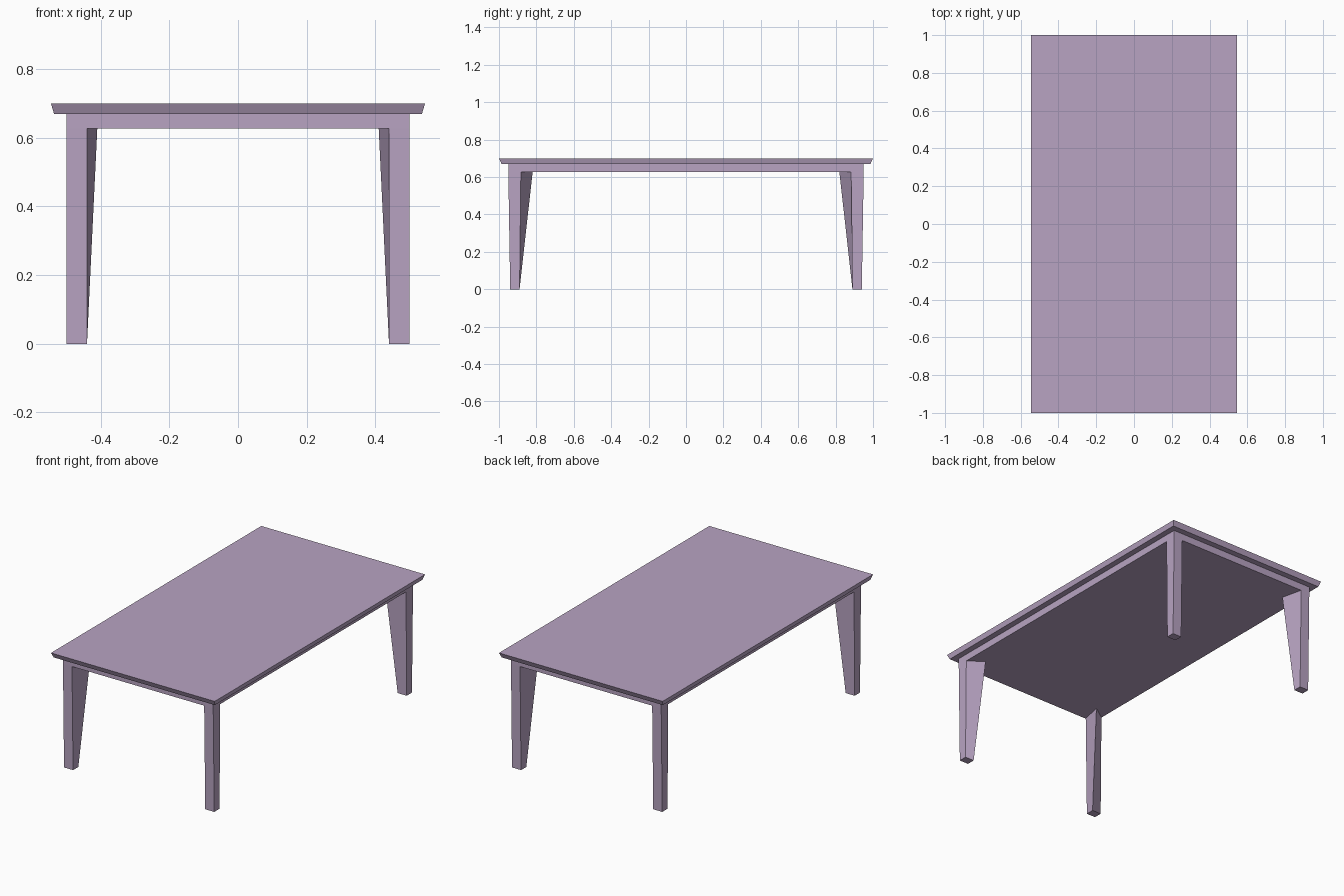
import bpy

if "Cube" in bpy.data.objects:
    bpy.data.objects.remove(bpy.data.objects["Cube"])

mat = bpy.data.materials.new("lilac_paint")
mat.diffuse_color = (0.48, 0.37, 0.54, 1)
mat.use_nodes = True
mat.node_tree.nodes["Principled BSDF"].inputs["Base Color"].default_value = mat.diffuse_color


def loft(name, rings, cap_top=True):
    """Skin a stack of four-cornered rings, listed from bottom to top."""
    verts = [p for ring in rings for p in ring]
    faces = [(3, 2, 1, 0)]
    for r in range(len(rings) - 1):
        a = r * 4
        for i in range(4):
            j = (i + 1) % 4
            faces.append((a + i, a + j, a + 4 + j, a + 4 + i))
    if cap_top:
        n = len(verts)
        faces.append((n - 4, n - 3, n - 2, n - 1))
    mesh = bpy.data.meshes.new(name)
    mesh.from_pydata(verts, [], faces)
    mesh.materials.append(mat)
    obj = bpy.data.objects.new(name, mesh)
    bpy.context.collection.objects.link(obj)
    return obj


def rect(x, y, z):
    return [(-x, -y, z), (x, -y, z), (x, y, z), (-x, y, z)]


APRON_Z, RIM_Z, TOP_Z = 0.627, 0.67, 0.70

# Tabletop with undercut rim, stepping in to the solid apron below
loft("tabletop_and_apron", [
    rect(0.5, 0.95, APRON_Z),
    rect(0.5, 0.95, RIM_Z),
    rect(0.536, 0.986, RIM_Z),
    rect(0.545, 1.0, TOP_Z),
])

# Tapered legs: only the inner corner flares strongly towards the apron
foot = [(0.44, 0.89), (0.5, 0.89), (0.5, 0.94), (0.44, 0.94)]
head = [(0.41, 0.82), (0.5, 0.883), (0.5, 0.95), (0.44, 0.95)]
for sx, side in ((-1, "left"), (1, "right")):
    for sy, end in ((-1, "front"), (1, "back")):
        rings = [[(sx * x, sy * y, z) for x, y in pts]
                 for pts, z in ((foot, 0.0), (head, APRON_Z))]
        if sx * sy < 0:  # keep outward winding on mirrored legs
            rings = [ring[::-1] for ring in rings]
        loft(f"{end}_{side}_leg", rings, cap_top=False)
